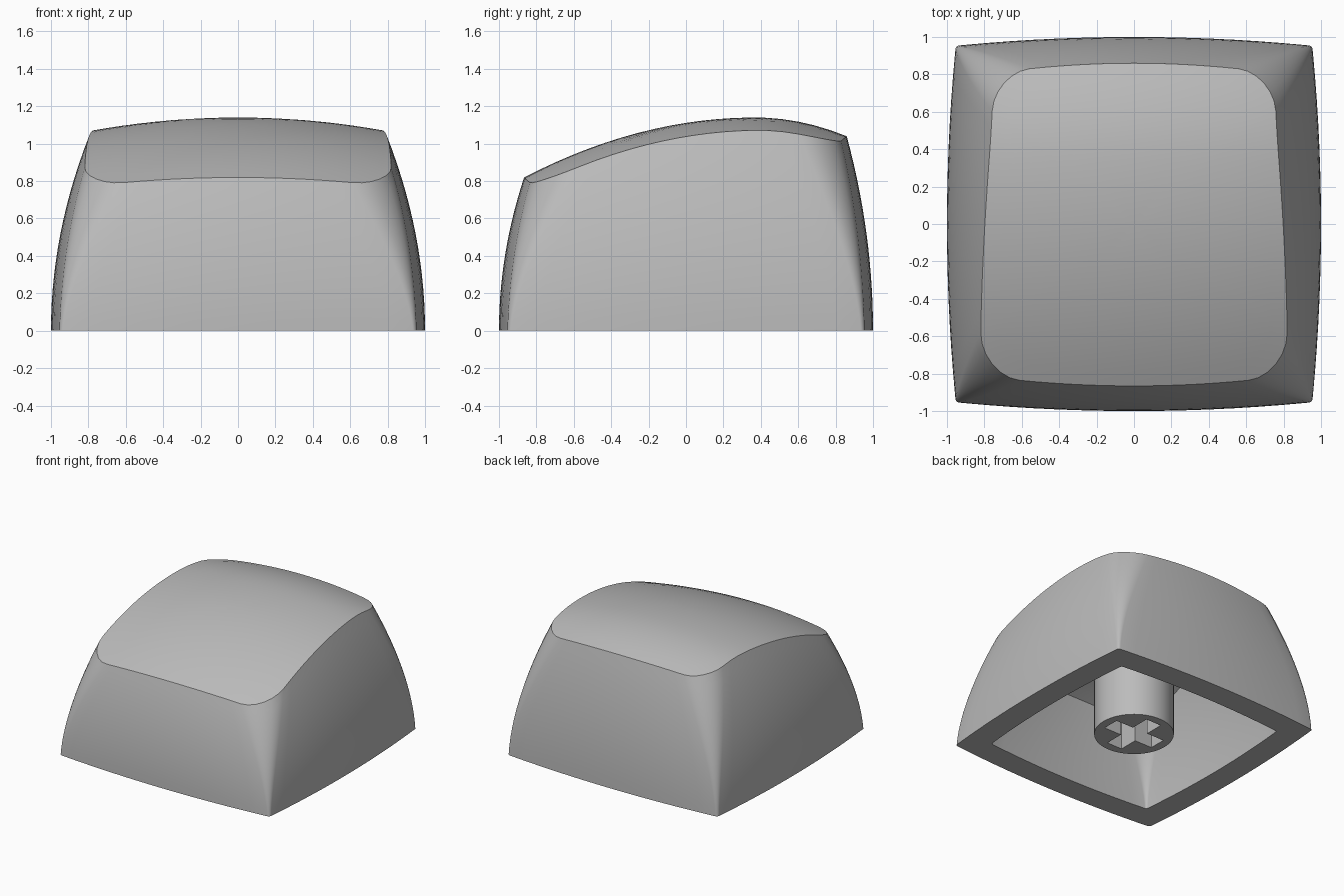
import bpy, bmesh, math

cube = bpy.data.objects.get("Cube")
if cube:
    bpy.data.objects.remove(cube, do_unlink=True)

grey = bpy.data.materials.new("light grey plastic")
grey.use_nodes = True
colour = (0.5, 0.5, 0.5, 1)
grey.diffuse_color = colour
grey.node_tree.nodes["Principled BSDF"].inputs["Base Color"].default_value = colour

SIDE_STEPS, CORNER_STEPS, WALL_RINGS, TOP_RINGS = 14, 6, 14, 10


def crown(x, y):
    """Height of the domed top, steeper behind its crest."""
    d = y - 0.37
    return 1.14 - (0.42 if d > 0 else 0.21) * d * d - 0.115 * x * x


def rounded_square(r):
    """Outline of a unit square with corner radius r, counter-clockwise."""
    pts = []
    for k in range(4):
        a = k * math.pi / 2
        c, s = math.cos(a), math.sin(a)
        side = [(1, (1 - r) * (2 * i / SIDE_STEPS - 1)) for i in range(SIDE_STEPS)]
        arc = [(1 - r + r * math.cos(t), 1 - r + r * math.sin(t))
               for t in (j / CORNER_STEPS * math.pi / 2 for j in range(CORNER_STEPS))]
        pts += [(c * u - s * v, s * u + c * v) for u, v in side + arc]
    return pts


def place(u, v, s, z):
    """Bow the sides and draw the walls inward with height."""
    bow = 0.047 + 0.03 * s
    front, back = 1 - 0.2 * z * z, 1 - 0.13 * z * z
    half, mid = (front + back) / 2, (back - front) / 2
    return (u * (1 - 0.188 * z * z) * (1 - bow * v * v),
            v * half * (1 - bow * u * u) + mid)


def wall_ring(s):
    ring = []
    for u, v in rounded_square(0.02 + 0.23 * s ** 1.5):
        z = 0.9
        for _ in range(12):
            z = crown(*place(u, v, 1, z))
        ring.append((*place(u, v, s, s * z), s * z))
    return ring


def shell_surface(bm, scale, flip):
    """Walls and domed top; returns the lowest ring."""
    rings = [wall_ring(i / WALL_RINGS) for i in range(WALL_RINGS + 1)]
    rim = rings[-1]
    for i in range(1, TOP_RINGS):
        q = 1 - i / TOP_RINGS
        rings.append([(x * q, y * q, crown(x * q, y * q)) for x, y, z in rim])
    loops = [[bm.verts.new([c * scale for c in p]) for p in ring] for ring in rings]

    def face(*vs):
        bm.faces.new(vs[::-1] if flip else vs)

    n = len(rim)
    for low, high in zip(loops, loops[1:]):
        for i in range(n):
            j = (i + 1) % n
            face(low[i], low[j], high[j], high[i])
    peak = bm.verts.new((0, 0, crown(0, 0) * scale))
    for i in range(n):
        face(loops[-1][i], loops[-1][(i + 1) % n], peak)
    return loops[0]


def finish(obj):
    obj.data.materials.clear()
    obj.data.materials.append(grey)
    bpy.ops.object.select_all(action='DESELECT')
    obj.select_set(True)
    bpy.context.view_layer.objects.active = obj
    bpy.ops.object.shade_smooth_by_angle(angle=math.radians(30))


# Hollow cap: outer skin, inner cavity and flat bottom edge
bm = bmesh.new()
outer = shell_surface(bm, 1, False)
inner = shell_surface(bm, 0.8, True)
for i in range(len(outer)):
    j = (i + 1) % len(outer)
    bm.faces.new((outer[j], outer[i], inner[i], inner[j]))
mesh = bpy.data.meshes.new("cap_shell")
bm.to_mesh(mesh)
bm.free()
cap = bpy.data.objects.new("cap_shell", mesh)
bpy.context.collection.objects.link(cap)
finish(cap)

# Round mounting stem with a cross-shaped socket
bpy.ops.mesh.primitive_cylinder_add(vertices=64, radius=0.3, depth=0.9, location=(0, 0, 0.48))
stem = bpy.context.object
stem.name = "mounting_stem"
for size in ((0.46, 0.14, 0.9), (0.14, 0.46, 0.9)):
    bpy.ops.mesh.primitive_cube_add(size=1)
    cutter = bpy.context.object
    cutter.name = "socket_cutter"
    cutter.scale = size
    cutter.hide_render = True
    cut = stem.modifiers.new("socket", 'BOOLEAN')
    cut.operation, cut.solver, cut.object = 'DIFFERENCE', 'EXACT', cutter
    bpy.context.view_layer.objects.active = stem
    bpy.ops.object.modifier_apply(modifier=cut.name)
    bpy.data.objects.remove(cutter, do_unlink=True)
finish(stem)
